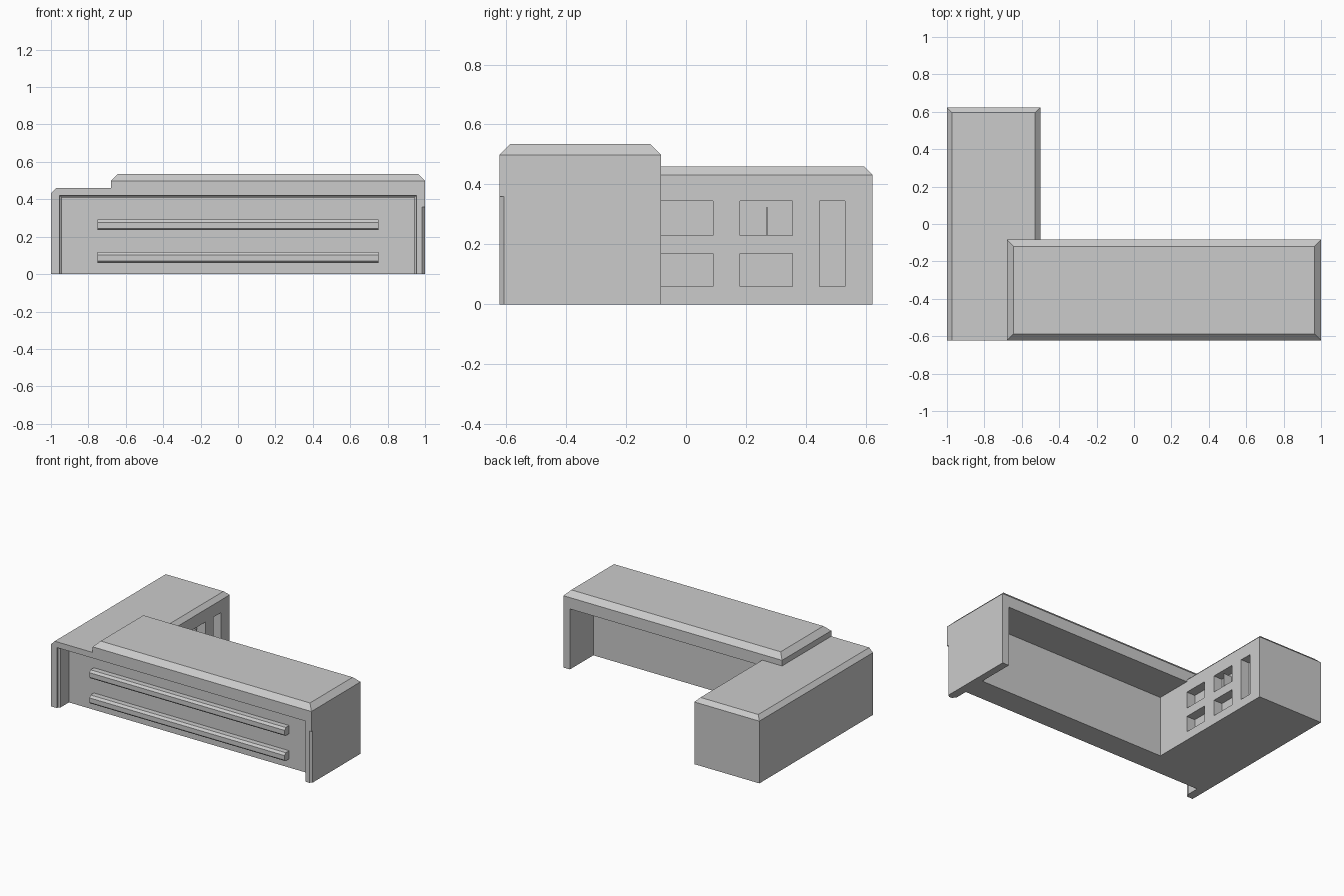
import bpy

if "Cube" in bpy.data.objects:
    bpy.data.objects.remove(bpy.data.objects["Cube"])


def loft(name, rings):
    """Closed solid skinned through rings that share a point count."""
    n = len(rings[0])
    verts = [p for r in rings for p in r]
    faces = [tuple(range(n))[::-1], tuple(range(len(verts) - n, len(verts)))]
    for k in range(len(rings) - 1):
        for i in range(n):
            j = (i + 1) % n
            faces.append((k * n + i, k * n + j, (k + 1) * n + j, (k + 1) * n + i))
    mesh = bpy.data.meshes.new(name)
    mesh.from_pydata(verts, [], faces)
    ob = bpy.data.objects.new(name, mesh)
    bpy.context.collection.objects.link(ob)
    bpy.context.view_layer.objects.active = ob
    ob.select_set(True)
    bpy.ops.object.mode_set(mode='EDIT')
    bpy.ops.mesh.select_all(action='SELECT')
    bpy.ops.mesh.normals_make_consistent(inside=False)
    bpy.ops.object.mode_set(mode='OBJECT')
    ob.select_set(False)
    return ob


def rect(x0, x1, y0, y1, z):
    return [(x0, y0, z), (x1, y0, z), (x1, y1, z), (x0, y1, z)]


def box(name, x0, x1, y0, y1, z0, z1):
    return loft(name, [rect(x0, x1, y0, y1, z0), rect(x0, x1, y0, y1, z1)])


def chamfer_box(name, x0, x1, y0, y1, z1, c, front):
    """Block on the floor with a chamfered top rim."""
    return loft(name, [rect(x0, x1, y0, y1, 0), rect(x0, x1, y0, y1, z1 - c),
                       rect(x0 + c, x1 - c, y0 + front, y1 - c, z1)])


def combine(target, other, op):
    mod = target.modifiers.new(op.lower(), 'BOOLEAN')
    mod.operation, mod.solver, mod.object = op, 'EXACT', other
    bpy.context.view_layer.objects.active = target
    bpy.ops.object.modifier_apply(modifier=mod.name)
    bpy.data.objects.remove(other)


# L-shaped body: low side desk and taller front counter
body = chamfer_box("desk_body", -1, -0.5, -0.623, 0.623, 0.46, 0.028, 0)
counter = chamfer_box("counter", -0.68, 1, -0.623, -0.083, 0.535, 0.036, 0.036)
combine(body, counter, 'UNION')

# Front recess with a bevelled opening
def recess_ring(y, x, z):
    return [(-x, y, -0.1), (x, y, -0.1), (x, y, z), (-x, y, z)]

combine(body, loft("front_recess", [recess_ring(-0.65, 0.955, 0.42),
                                    recess_ring(-0.61, 0.955, 0.42),
                                    recess_ring(-0.60, 0.942, 0.41),
                                    recess_ring(-0.51, 0.942, 0.41)]), 'DIFFERENCE')

# Knee space open to the back
combine(body, box("knee_space", -0.5, 0.95, -0.34, 0.0, -0.1, 0.42), 'DIFFERENCE')

# Small chamfer on the lower right front corner
tri = [(0.962, -0.646), (1.02, -0.646), (1.02, -0.588)]
combine(body, loft("corner_cut", [[(x, y, z) for x, y in tri] for z in (-0.1, 0.36)]),
        'DIFFERENCE')

# Shelf niches in the inner face of the side desk
niches = [(y0, y1, z0, z1) for y0, y1 in ((-0.083, 0.09), (0.18, 0.355))
          for z0, z1 in ((0.06, 0.17), (0.23, 0.345))]
niches.append((0.445, 0.53, 0.06, 0.345))
for y0, y1, z0, z1 in niches:
    combine(body, box("niche", -0.565, -0.4, y0, y1, z0, z1), 'DIFFERENCE')

# Divider in the upper middle niche
box("niche_divider", -0.57, -0.505, 0.268, 0.272, 0.225, 0.325)

# Two horizontal trim bars on the front panel
profile = [(-0.50, 0), (-0.55, 0), (-0.56, 0.01), (-0.56, 0.042), (-0.547, 0.057), (-0.50, 0.057)]
for i, z in enumerate((0.06, 0.235)):
    loft(f"front_trim_{i + 1}", [[(x, y, z + h) for y, h in profile] for x in (-0.75, 0.75)])
